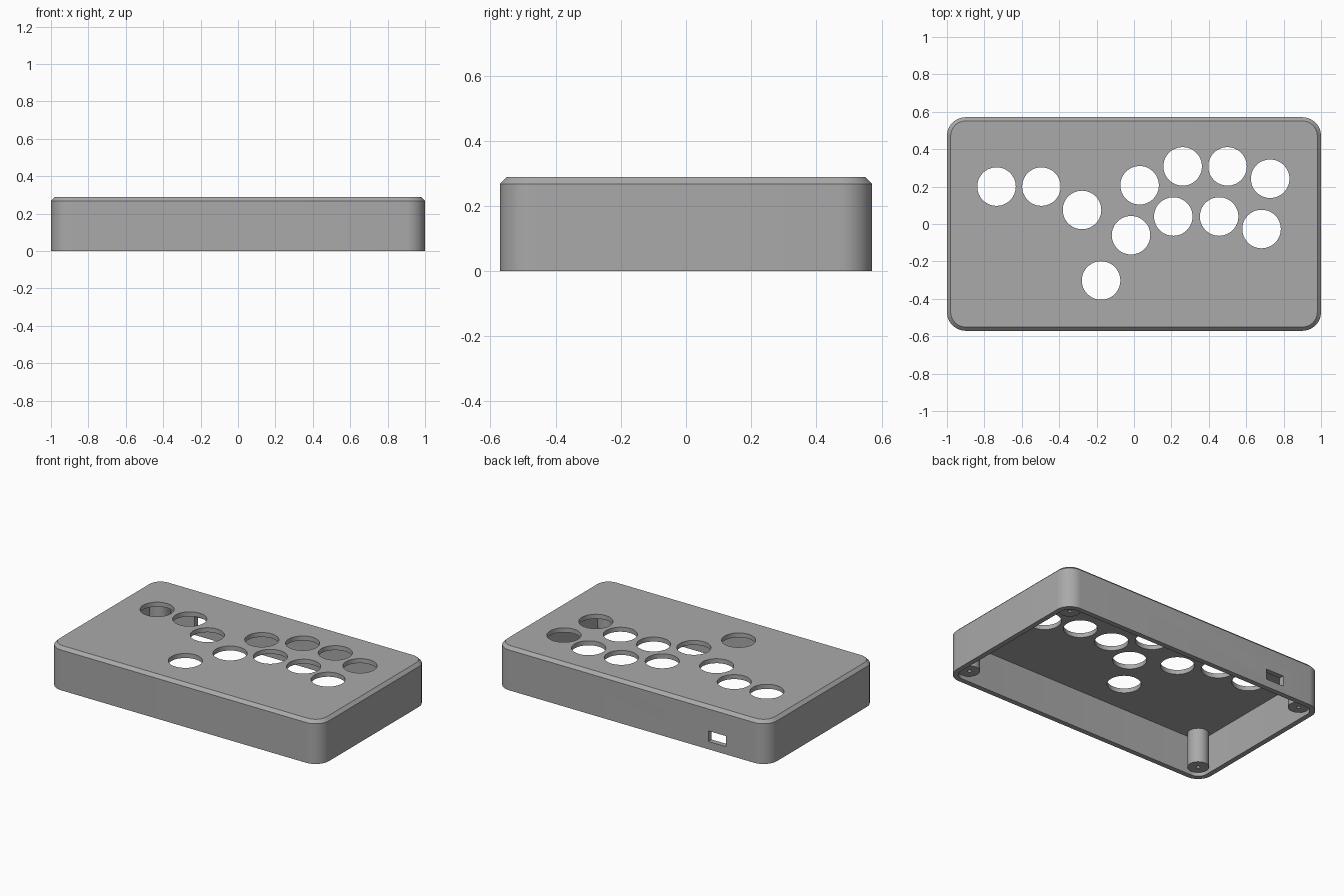
import bpy, bmesh, math

if "Cube" in bpy.data.objects:
    bpy.data.objects.remove(bpy.data.objects["Cube"], do_unlink=True)

HX, HY, H = 1.0, 0.571, 0.288       # half width, half depth, height
RADIUS, WALL, PLATE, CHAMFER = 0.1, 0.034, 0.03, 0.02
HOLE_R = 0.103

grey = bpy.data.materials.new("plain grey")
grey.use_nodes = True
colour = (0.4, 0.4, 0.4, 1)
grey.diffuse_color = colour
grey.node_tree.nodes["Principled BSDF"].inputs["Base Color"].default_value = colour


def rounded_rect(inset, z, steps=12):
    """Outline of the case, moved inwards by inset."""
    r = RADIUS - inset
    pts = []
    for q, (sx, sy) in enumerate(((1, 1), (-1, 1), (-1, -1), (1, -1))):
        for i in range(steps + 1):
            a = math.pi / 2 * (q + i / steps)
            pts.append((sx * (HX - RADIUS) + r * math.cos(a),
                        sy * (HY - RADIUS) + r * math.sin(a), z))
    return pts


def circle(x, y, r, z, n=48):
    return [(x + r * math.cos(2 * math.pi * i / n),
             y + r * math.sin(2 * math.pi * i / n), z) for i in range(n)]


def loft(bm, loops):
    """Skin a series of outlines into a closed solid."""
    rings = [[bm.verts.new(p) for p in loop] for loop in loops]
    for a, b in zip(rings, rings[1:]):
        for i in range(len(a)):
            j = (i + 1) % len(a)
            bm.faces.new((a[i], a[j], b[j], b[i]))
    bm.faces.new(rings[0])
    bm.faces.new(rings[-1])


def make_object(name, bm):
    bmesh.ops.recalc_face_normals(bm, faces=bm.faces[:])
    mesh = bpy.data.meshes.new(name)
    bm.to_mesh(mesh)
    bm.free()
    mesh.materials.append(grey)
    obj = bpy.data.objects.new(name, mesh)
    bpy.context.collection.objects.link(obj)
    return obj


def smooth(obj):
    bpy.ops.object.select_all(action='DESELECT')
    obj.select_set(True)
    bpy.context.view_layer.objects.active = obj
    bpy.ops.object.shade_smooth_by_angle(angle=math.radians(30))


# Hollow case, open underneath, with a chamfered top edge
bm = bmesh.new()
loft(bm, [rounded_rect(WALL, H - PLATE), rounded_rect(WALL, 0),
          rounded_rect(0, 0), rounded_rect(0, H - CHAMFER),
          rounded_rect(CHAMFER, H)])
case = make_object("case", bm)

# Cutters: button holes and the cable slot in the back wall
buttons = [(-0.735, 0.2), (-0.495, 0.2), (-0.278, 0.075), (-0.176, -0.302),
           (-0.016, -0.06), (0.21, 0.04), (0.455, 0.04), (0.682, -0.027),
           (0.03, 0.207), (0.26, 0.308), (0.5, 0.308), (0.728, 0.242)]
bm = bmesh.new()
for x, y in buttons:
    loft(bm, [circle(x, y, HOLE_R, H - 0.1), circle(x, y, HOLE_R, H + 0.1)])
slot = bmesh.ops.create_cube(bm, size=1)["verts"]
bmesh.ops.scale(bm, vec=(0.13, 0.12, 0.07), verts=slot)
bmesh.ops.translate(bm, vec=(-0.63, HY, 0.087), verts=slot)
cutter = make_object("opening_cutter", bm)
cutter.hide_render = True

cut = case.modifiers.new("openings", 'BOOLEAN')
cut.operation = 'DIFFERENCE'
cut.solver = 'EXACT'
cut.object = cutter
bpy.context.view_layer.objects.active = case
bpy.ops.object.modifier_apply(modifier=cut.name)
bpy.data.objects.remove(cutter, do_unlink=True)
smooth(case)

# Screw posts in the four corners, each with a small pilot hole
for side, sx in (("right", -1), ("left", 1)):
    for end, sy in (("front", -1), ("back", 1)):
        x, y = sx * (HX - RADIUS), sy * (HY - RADIUS)
        bm = bmesh.new()
        loft(bm, [circle(x, y, 0.065, H - PLATE + 0.005), circle(x, y, 0.065, 0.025),
                  circle(x, y, 0.012, 0.025), circle(x, y, 0.012, 0.15)])
        smooth(make_object(f"screw_post_{end}_{side}", bm))
